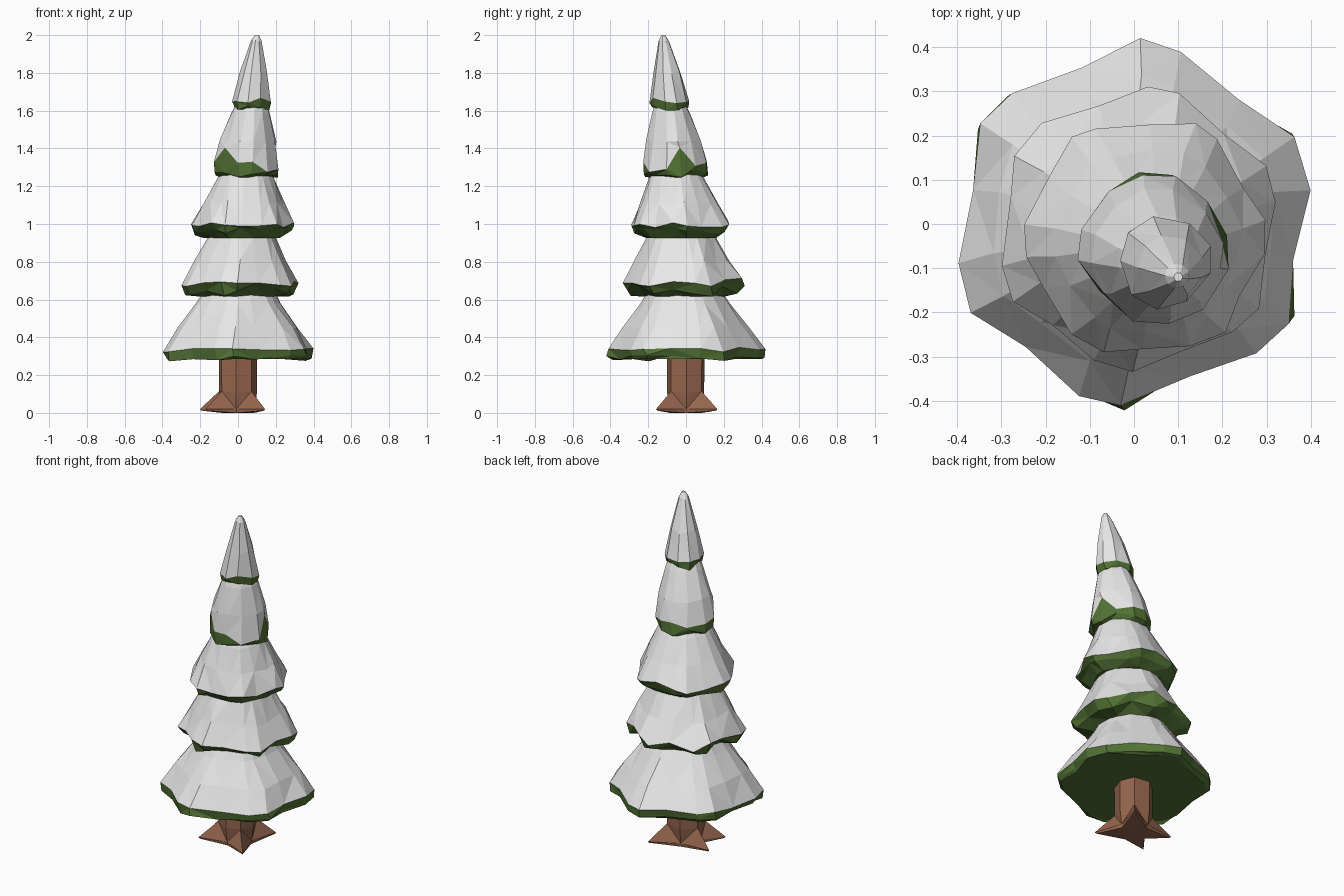
import bpy, bmesh, math, random
from math import sin, cos, radians

old = bpy.data.objects.get("Cube")
if old:
    bpy.data.objects.remove(old, do_unlink=True)


def material(name, rgb):
    m = bpy.data.materials.new(name)
    m.use_nodes = True
    m.diffuse_color = (*rgb, 1)
    m.node_tree.nodes["Principled BSDF"].inputs["Base Color"].default_value = (*rgb, 1)
    return m


SNOW = material("snow", (0.8, 0.8, 0.8))
GREEN = material("needle green", (0.085, 0.17, 0.035))
BARK = material("bark brown", (0.3, 0.13, 0.075))


def finish(name, bm, mats):
    bmesh.ops.recalc_face_normals(bm, faces=bm.faces)
    bmesh.ops.triangulate(bm, faces=bm.faces, quad_method='SHORT_EDGE')
    mesh = bpy.data.meshes.new(name)
    bm.to_mesh(mesh)
    bm.free()
    for m in mats:
        mesh.materials.append(m)
    ob = bpy.data.objects.new(name, mesh)
    bpy.context.collection.objects.link(ob)


def skin(bm, rings, green_bands=0):
    """Bridge rings of vertices upward and cap both ends."""
    for k, (a, b) in enumerate(zip(rings, rings[1:])):
        n = len(a)
        for i in range(n):
            j = (i + 1) % n
            f = bm.faces.new((a[i], a[j], b[j], b[i]))
            f.material_index = 1 if k < green_bands else 0
    bm.faces.new(rings[0][::-1]).material_index = 1 if green_bands else 0
    bm.faces.new(rings[-1])


def lean(z):
    """Centre of the bent tree at a height."""
    t = max(0, (z - 0.4) / 1.6) ** 1.4
    return 0.1 * t, -0.12 * t


def tier(name, profile, lobe, phase, wobble, seed, notches=(), n=18):
    """Profile rows are (z, radius): underside, green lip, snow rim, then snow upward."""
    rng = random.Random(seed)
    bm = bmesh.new()
    rings = []
    for k, (z, r) in enumerate(profile):
        fade = (1, 1.3, 1, 0.6, 0.25, 0)[k]
        ring = []
        for i in range(n):
            # Lopsided lobes: a tip, a hollow and a shoulder in turn
            wave = (1, -1, 0.45)[i % 3]
            skew = (0, 0, 5)[i % 3]
            a = radians(360 * i / n + phase + skew) + rng.uniform(-0.04, 0.04)
            rr = r * (1 + lobe * fade * wave + rng.uniform(-0.02, 0.02))
            zz = z
            if k:
                zz += rng.uniform(-1, 1) * wobble * fade
            if k == 1:
                zz -= wave * wobble * 0.4
            # Raise the snow edge to bare a wedge of needles, or let it droop
            if k == 2:
                for angle, lift in notches:
                    d = (math.degrees(a) - angle + 180) % 360 - 180
                    if abs(d) < 14:
                        t = lift / (profile[3][0] - z)
                        zz = z + lift
                        rr = r + (profile[3][1] - r) * t
            x, y = lean(z)
            ring.append(bm.verts.new((x + rr * cos(a), y + rr * sin(a), zz)))
        rings.append(ring)
    skin(bm, rings, green_bands=2)
    finish(name, bm, (SNOW, GREEN))


# Snowy branch tiers, bottom to top
tier("branches_bottom",
     [(0.285, 0.37), (0.293, 0.388), (0.335, 0.395), (0.45, 0.322), (0.58, 0.23), (0.68, 0.17)],
     0.06, 28, 0.013, 3)
tier("branches_lower",
     [(0.615, 0.2), (0.645, 0.282), (0.69, 0.31), (0.8, 0.243), (0.93, 0.18), (1.0, 0.14)],
     0.06, 28, 0.024, 8)
tier("branches_middle",
     [(0.925, 0.19), (0.963, 0.243), (0.995, 0.265), (1.11, 0.208), (1.24, 0.15), (1.31, 0.11)],
     0.045, 8, 0.016, 5, [(85, 0.02)])
tier("branches_upper",
     [(1.245, 0.13), (1.27, 0.163), (1.315, 0.17), (1.44, 0.146), (1.59, 0.1), (1.66, 0.07)],
     0.04, 10, 0.014, 11,
     [(10, 0.09), (220, 0.09), (90, 0.015), (-45, -0.04), (-20, -0.025)], n=12)
tier("branches_top",
     [(1.605, 0.08), (1.615, 0.098), (1.653, 0.105), (1.8, 0.074), (1.97, 0.028), (2.0, 0.01)],
     0.03, 20, 0.014, 4, [(240, 0.025), (290, 0.015)], n=9)

# Trunk with four pointed roots
bm = bmesh.new()
tips = [-48, 51, 161, 216]
angles = []
for a, b in zip(tips, tips[1:] + [tips[0] + 360]):
    angles += [a, (a + b) / 2]


def trunk_ring(z_tip, r_tip, z_gap, r_gap):
    ring = []
    for i, a in enumerate(angles):
        r, z = ((r_gap, z_gap) if i % 2 else (r_tip, z_tip))
        ring.append(bm.verts.new((r * cos(radians(a)), r * sin(radians(a)), z)))
    return ring


skin(bm, [trunk_ring(0.012, 0.206, 0, 0.085), trunk_ring(0.02, 0.213, 0.02, 0.088),
          trunk_ring(0.115, 0.106, 0.105, 0.1), trunk_ring(0.33, 0.108, 0.33, 0.102)])
finish("trunk", bm, (BARK,))
